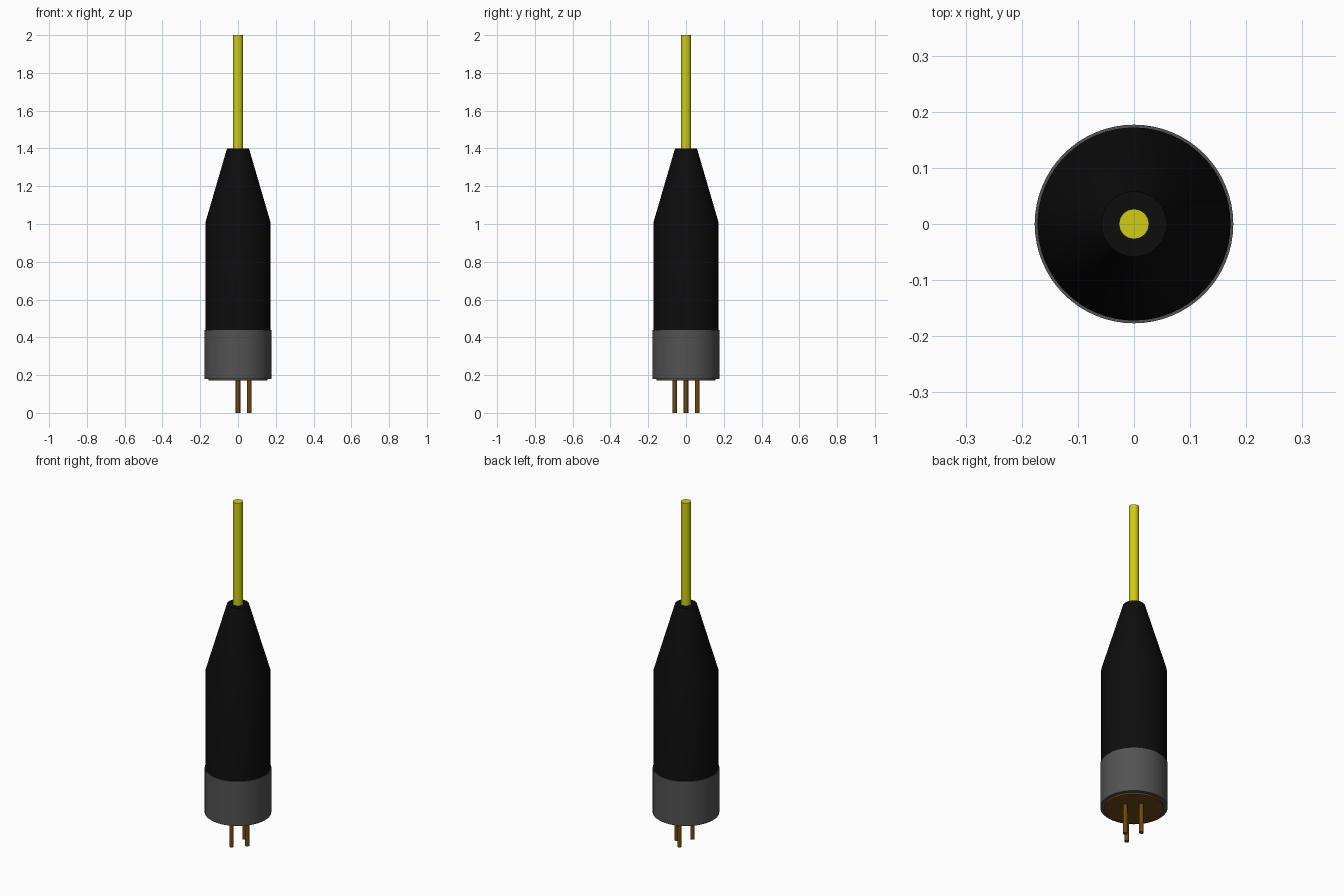
import bpy
import bmesh
import math

cube = bpy.data.objects.get("Cube")
if cube:
    bpy.data.objects.remove(cube, do_unlink=True)


def material(name, rgb):
    m = bpy.data.materials.new(name)
    m.use_nodes = True
    colour = (*rgb, 1.0)
    m.diffuse_color = colour
    m.node_tree.nodes["Principled BSDF"].inputs["Base Color"].default_value = colour
    return m


def turned(name, profile, sides, mat, x=0.0, y=0.0):
    """Closed solid turned about the z axis from (radius, height) points."""
    bm = bmesh.new()
    rings = []
    for r, z in profile:
        rings.append([bm.verts.new((r * math.cos(2 * math.pi * i / sides),
                                    r * math.sin(2 * math.pi * i / sides), z))
                      for i in range(sides)])
    for low, high in zip(rings, rings[1:]):
        for i in range(sides):
            j = (i + 1) % sides
            bm.faces.new((low[i], low[j], high[j], high[i]))
    bm.faces.new(rings[0][::-1])
    bm.faces.new(rings[-1])
    mesh = bpy.data.meshes.new(name)
    bm.to_mesh(mesh)
    bm.free()
    mesh.materials.append(mat)
    obj = bpy.data.objects.new(name, mesh)
    obj.location = (x, y, 0)
    bpy.context.collection.objects.link(obj)
    bpy.ops.object.select_all(action="DESELECT")
    obj.select_set(True)
    bpy.context.view_layer.objects.active = obj
    bpy.ops.object.shade_smooth_by_angle(angle=math.radians(30))
    return obj


black = material("black rubber", (0.004, 0.004, 0.004))
grey = material("grey metal", (0.085, 0.085, 0.085))
yellow = material("yellow insulation", (0.62, 0.61, 0.006))
bronze = material("bronze", (0.15, 0.066, 0.006))

# Tapered housing, collar, and the cable leaving the top
turned("housing", [(0.172, 0.30), (0.172, 1.01), (0.058, 1.40)], 64, black)
turned("collar", [(0.177, 0.18), (0.177, 0.44)], 64, grey)
turned("cable", [(0.027, 1.38), (0.027, 2.0)], 16, yellow)

# Contact plate with three pins
turned("contact_plate", [(0.156, 0.171), (0.156, 0.20)], 64, bronze)
for name, x, y in (("front_pin", 0, -0.06), ("back_pin", 0, 0.06), ("left_pin", 0.06, 0)):
    turned(name, [(0.012, 0.0), (0.012, 0.19)], 16, bronze, x, y)
